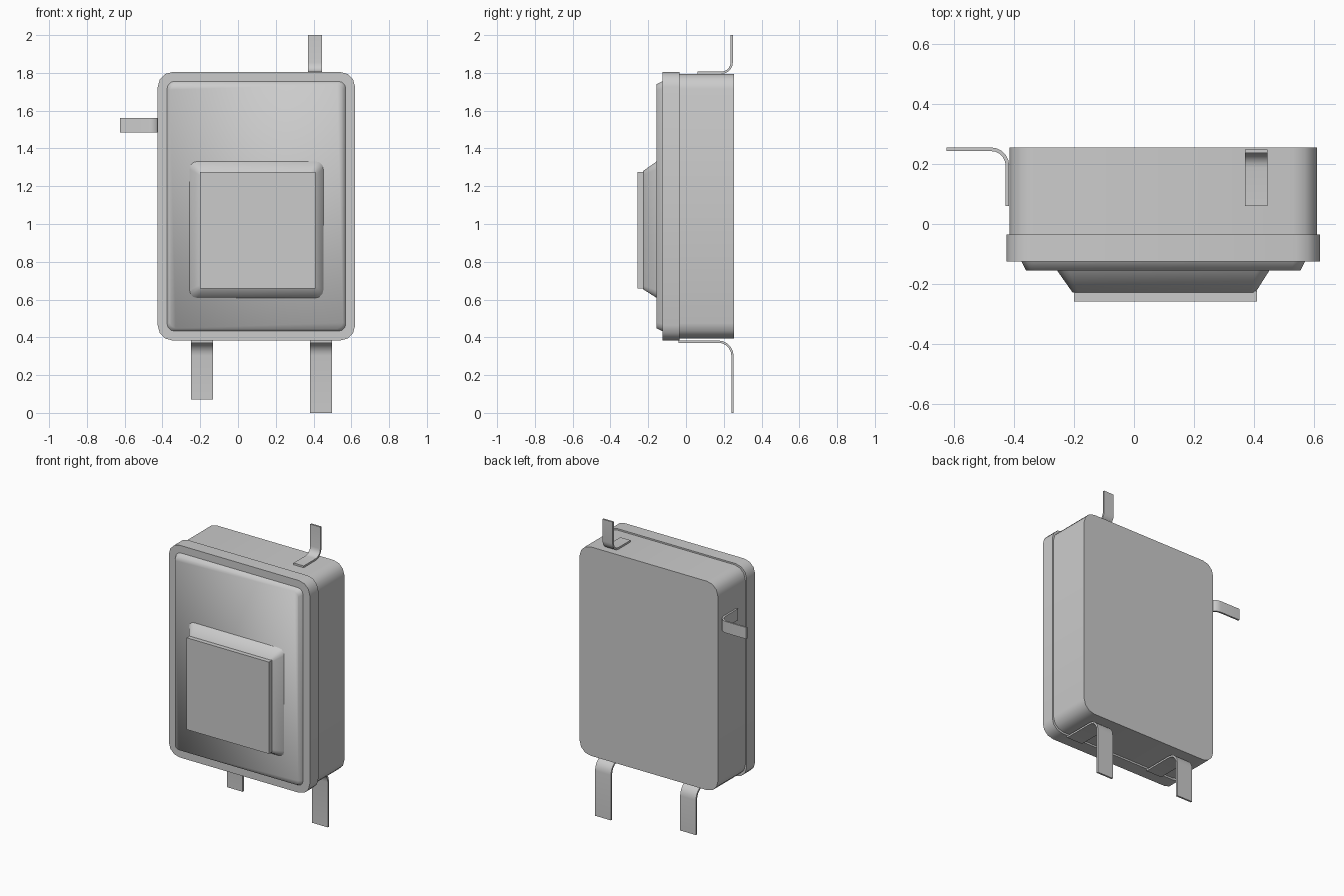
import bpy, bmesh, math
from mathutils import Vector

old = bpy.data.objects.get("Cube")
if old:
    bpy.data.objects.remove(old, do_unlink=True)

metal = bpy.data.materials.new("grey metal")
metal.use_nodes = True
GREY = (0.6, 0.6, 0.6, 1)
metal.diffuse_color = GREY
metal.node_tree.nodes["Principled BSDF"].inputs["Base Color"].default_value = GREY


def finish(name, bm, angle):
    """Turn a bmesh into a shaded object."""
    bmesh.ops.recalc_face_normals(bm, faces=bm.faces)
    mesh = bpy.data.meshes.new(name)
    bm.to_mesh(mesh)
    bm.free()
    mesh.materials.append(metal)
    obj = bpy.data.objects.new(name, mesh)
    bpy.context.collection.objects.link(obj)
    bpy.ops.object.select_all(action='DESELECT')
    obj.select_set(True)
    bpy.context.view_layer.objects.active = obj
    bpy.ops.object.shade_smooth_by_angle(angle=math.radians(angle))
    return obj


def rounded_ring(y, x0, x1, z0, z1, r, steps=3):
    """Rounded rectangle outline in the plane at depth y."""
    centres = [(x1 - r, z1 - r), (x0 + r, z1 - r), (x0 + r, z0 + r), (x1 - r, z0 + r)]
    points = []
    for quarter, (cx, cz) in enumerate(centres):
        for i in range(steps + 1):
            a = (quarter + i / steps) * math.pi / 2
            points.append(Vector((cx + r * math.cos(a), y, cz + r * math.sin(a))))
    return points


def loft(name, sections, angle=35):
    """Closed solid through a series of rounded rectangles."""
    bm = bmesh.new()
    rings = [[bm.verts.new(p) for p in rounded_ring(*s)] for s in sections]
    for a, b in zip(rings, rings[1:]):
        for i in range(len(a)):
            j = (i + 1) % len(a)
            bm.faces.new((a[i], a[j], b[j], b[i]))
    bm.faces.new(rings[0])
    bm.faces.new(rings[-1])
    return finish(name, bm, angle)


def tab(name, start, corner, end, radius, low, high, to_world, thick=0.012, steps=5):
    """Bent strip: a path with one rounded corner, given thickness and width."""
    s, c, e = Vector(start), Vector(corner), Vector(end)
    u, v = (s - c).normalized(), (e - c).normalized()
    centre = c + (u + v) * radius
    path, sides = [s], [v]
    for i in range(steps + 1):
        a = i / steps * math.pi / 2
        inward = v * math.cos(a) + u * math.sin(a)
        path.append(centre - inward * radius)
        sides.append(inward)
    path.append(e)
    sides.append(u)
    bm = bmesh.new()
    rows = []
    for p, n in zip(path, sides):
        q = p + n * thick
        rows.append([bm.verts.new(to_world(w, k)) for w, k in
                     ((p, low), (p, high), (q, high), (q, low))])
    for a, b in zip(rows, rows[1:]):
        for i in range(4):
            j = (i + 1) % 4
            bm.faces.new((a[i], a[j], b[j], b[i]))
    bm.faces.new(rows[0])
    bm.faces.new(rows[-1])
    return finish(name, bm, 35)


# Main box and the wider lid in front of it
loft("case_body", [(0.255, -0.415, 0.61, 0.395, 1.795, 0.08),
                   (-0.04, -0.415, 0.61, 0.395, 1.795, 0.08)])
loft("case_lid", [(-0.035, -0.425, 0.62, 0.383, 1.805, 0.08),
                  (-0.125, -0.425, 0.62, 0.383, 1.805, 0.08)])

# Raised panel with sloped rim
loft("raised_panel", [(-0.12, -0.378, 0.573, 0.43, 1.758, 0.04),
                      (-0.155, -0.36, 0.555, 0.448, 1.74, 0.03)], 65)

# Sloped pedestal with the square plate on top
loft("pedestal", [(-0.15, -0.26, 0.455, 0.605, 1.335, 0.04),
                  (-0.157, -0.255, 0.45, 0.61, 1.33, 0.04),
                  (-0.228, -0.205, 0.405, 0.655, 1.28, 0.02)], 65)
bm = bmesh.new()
bmesh.ops.create_cube(bm, size=1)
for vert in bm.verts:
    vert.co = Vector((0.105 + vert.co.x * 0.61, -0.241 + vert.co.y * 0.034,
                      0.967 + vert.co.z * 0.615))
finish("front_plate", bm, 30)


# Bent mounting tabs: paths in (y, z) for top and bottom, (y, x) for the side
def upright(p, k):
    return (k, p.x, p.y)


def sideways(p, k):
    return (p.y, p.x, k)


tab("bottom_tab_right", (-0.04, 0.383), (0.252, 0.383), (0.252, 0.07), 0.08, -0.25, -0.133, upright)
tab("bottom_tab_left", (-0.04, 0.383), (0.252, 0.383), (0.252, 0), 0.08, 0.38, 0.498, upright)
tab("top_tab", (0.06, 1.795), (0.248, 1.795), (0.248, 2), 0.06, 0.37, 0.445, upright)
tab("side_tab", (0.06, -0.416), (0.255, -0.416), (0.255, -0.625), 0.06, 1.485, 1.562, sideways)
